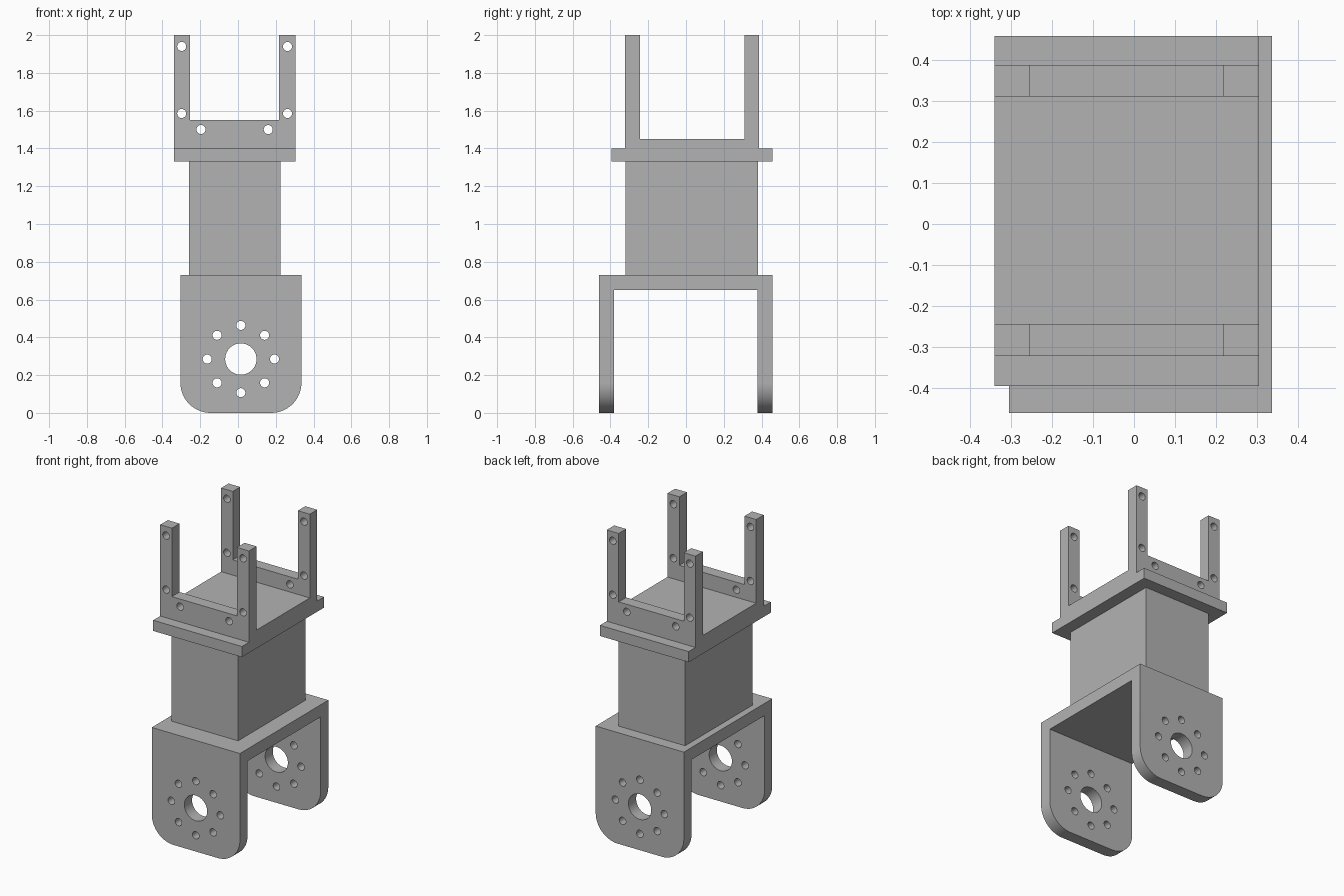
import bpy
import bmesh
from math import sin, cos, pi, radians
from mathutils import Matrix, Vector

cube = bpy.data.objects.get("Cube")
if cube:
    bpy.data.objects.remove(cube, do_unlink=True)

grey = bpy.data.materials.new("plain grey")
grey.use_nodes = True
colour = (0.45, 0.45, 0.45, 1)
grey.diffuse_color = colour
grey.node_tree.nodes["Principled BSDF"].inputs["Base Color"].default_value = colour


def make_object(name, bm):
    bmesh.ops.recalc_face_normals(bm, faces=bm.faces[:])
    mesh = bpy.data.meshes.new(name)
    bm.to_mesh(mesh)
    bm.free()
    mesh.materials.append(grey)
    obj = bpy.data.objects.new(name, mesh)
    bpy.context.collection.objects.link(obj)
    return obj


def add_box(bm, low, high):
    low, high = Vector(low), Vector(high)
    matrix = Matrix.Translation((low + high) / 2) @ Matrix.Diagonal((*(high - low), 1))
    bmesh.ops.create_cube(bm, size=1, matrix=matrix)


def box(name, low, high):
    bm = bmesh.new()
    add_box(bm, low, high)
    return make_object(name, bm)


def extrude_yz(profile, x0, x1):
    """Extrude a side profile across the width."""
    bm = bmesh.new()
    face = bm.faces.new([bm.verts.new((x0, y, z)) for y, z in profile])
    result = bmesh.ops.extrude_face_region(bm, geom=[face])
    moved = [v for v in result["geom"] if isinstance(v, bmesh.types.BMVert)]
    bmesh.ops.translate(bm, verts=moved, vec=(x1 - x0, 0, 0))
    return bm


def add_drill(bm, x, z, radius, segments=24):
    """Cylinder running front to back through both walls."""
    matrix = Matrix.Translation((x, 0, z)) @ Matrix.Rotation(pi / 2, 4, "X")
    bmesh.ops.create_cone(bm, cap_ends=True, segments=segments, radius1=radius,
                          radius2=radius, depth=1.2, matrix=matrix)


def cut(obj, cutter_bm):
    cutter = make_object("cutter", cutter_bm)
    cutter.hide_render = True
    mod = obj.modifiers.new("cut", "BOOLEAN")
    mod.operation = "DIFFERENCE"
    mod.solver = "EXACT"
    mod.object = cutter
    bpy.ops.object.select_all(action="DESELECT")
    obj.select_set(True)
    bpy.context.view_layer.objects.active = obj
    bpy.ops.object.modifier_apply(modifier=mod.name)
    bpy.data.objects.remove(cutter, do_unlink=True)
    bpy.ops.object.shade_smooth_by_angle(angle=radians(30))


HOLE = 0.024

# Lower fork: inverted U with rounded feet
fork = extrude_yz([(-0.46, 0), (-0.38, 0), (-0.38, 0.65), (0.378, 0.65),
                   (0.378, 0), (0.458, 0), (0.458, 0.73), (-0.46, 0.73)], -0.305, 0.336)
feet = [e for e in fork.edges
        if all(v.co.z < 0.01 for v in e.verts)
        and abs(e.verts[0].co.x - e.verts[1].co.x) < 0.01]
bmesh.ops.bevel(fork, geom=feet, offset=0.16, segments=14, profile=0.5, affect="EDGES")
lower_fork = make_object("lower_fork", fork)

# Hub hole and ring of bolt holes
drills = bmesh.new()
hub_x, hub_z = 0.015, 0.285
add_drill(drills, hub_x, hub_z, 0.083, 40)
for i in range(8):
    a = i * pi / 4
    add_drill(drills, hub_x + 0.178 * cos(a), hub_z + 0.178 * sin(a), HOLE)
cut(lower_fork, drills)

# Column and flange
box("column", (-0.26, -0.32, 0.73), (0.225, 0.38, 1.33))
box("flange_plate", (-0.34, -0.395, 1.33), (0.305, 0.458, 1.40))

# Upper cradle: U with a notch that leaves four posts
cradle = extrude_yz([(-0.322, 1.40), (0.387, 1.40), (0.387, 2), (0.31, 2),
                     (0.31, 1.45), (-0.243, 1.45), (-0.243, 2), (-0.322, 2)], -0.34, 0.305)
upper_cradle = make_object("upper_cradle", cradle)
cuts = bmesh.new()
add_box(cuts, (-0.255, -0.6, 1.55), (0.218, 0.6, 2.2))
mid_x = -0.018
for side in (-1, 1):
    add_drill(cuts, mid_x + side * 0.28, 1.94, HOLE)
    add_drill(cuts, mid_x + side * 0.28, 1.585, HOLE)
    add_drill(cuts, mid_x + side * 0.178, 1.50, HOLE)
cut(upper_cradle, cuts)
